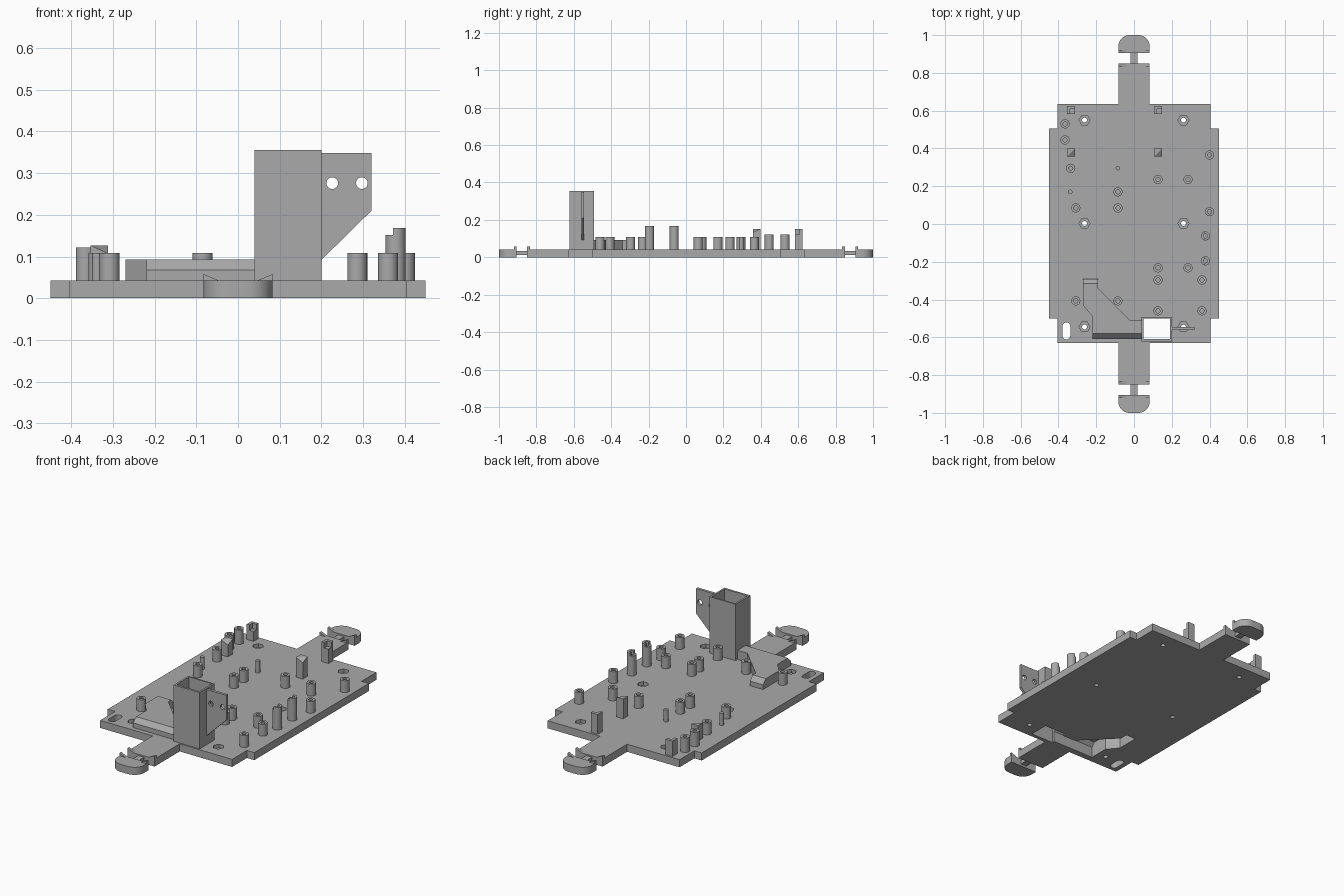
import bpy, bmesh, math
from mathutils import Matrix

cube = bpy.data.objects.get("Cube")
if cube:
    bpy.data.objects.remove(cube, do_unlink=True)

grey = bpy.data.materials.new("plain_grey")
grey.use_nodes = True
grey.diffuse_color = (0.4, 0.4, 0.4, 1)
grey.node_tree.nodes["Principled BSDF"].inputs["Base Color"].default_value = (0.4, 0.4, 0.4, 1)

T = 0.042       # deck thickness
UPRIGHT = Matrix.Rotation(math.pi / 2, 4, 'X')   # turns (x, y, z) into (x, -z, y)


def loft(name, loops, matrix=None):
    """Skin a stack of equal-length closed outlines, given as (height, points)."""
    bm = bmesh.new()
    rings = [[bm.verts.new((x, y, z)) for x, y in pts] for z, pts in loops]
    for a, b in zip(rings, rings[1:]):
        for i in range(len(a)):
            j = (i + 1) % len(a)
            bm.faces.new((a[i], a[j], b[j], b[i]))
    bm.faces.new(rings[0][::-1])
    bm.faces.new(rings[-1])
    if matrix:
        bm.transform(matrix)
    bmesh.ops.recalc_face_normals(bm, faces=bm.faces)
    mesh = bpy.data.meshes.new(name)
    bm.to_mesh(mesh)
    bm.free()
    mesh.materials.append(grey)
    ob = bpy.data.objects.new(name, mesh)
    bpy.context.collection.objects.link(ob)
    return ob


def prism(name, pts, z0, z1, matrix=None):
    return loft(name, [(z0, pts), (z1, pts)], matrix)


def rect(x0, x1, y0, y1):
    return [(x0, y0), (x1, y0), (x1, y1), (x0, y1)]


def arc(cx, cy, r, a0, a1, n):
    angles = [math.radians(a0 + (a1 - a0) * i / n) for i in range(n + 1)]
    return [(cx + r * math.cos(a), cy + r * math.sin(a)) for a in angles]


def circle(cx, cy, r, n=24):
    return arc(cx, cy, r, 0, 360, n)[:-1]


def cut(target, cutters):
    """Subtract each cutter from the target, then drop the cutters."""
    bpy.context.view_layer.objects.active = target
    for c in cutters:
        c.hide_render = True
        mod = target.modifiers.new("cut", 'BOOLEAN')
        mod.operation, mod.solver, mod.object = 'DIFFERENCE', 'EXACT', c
        bpy.ops.object.modifier_apply(modifier=mod.name)
        bpy.data.objects.remove(c, do_unlink=True)


def smooth(ob):
    bpy.ops.object.select_all(action='DESELECT')
    ob.select_set(True)
    bpy.context.view_layer.objects.active = ob
    bpy.ops.object.shade_smooth_by_angle(angle=math.radians(30))


# Cable chute outlines, outer and hollow
chute_out = [(-.27, -.29), (-.19, -.29), (-.19, -.34), (-.02, -.51), (.045, -.51),
             (.045, -.605), (-.22, -.605), (-.22, -.49), (-.27, -.43)]
chute_in = [(-.26, -.3), (-.2, -.3), (-.2, -.345), (-.025, -.52), (.06, -.52),
            (.06, -.595), (-.21, -.595), (-.21, -.485), (-.26, -.425)]


def clamp(pts, low, high):
    return [(x, min(max(y, low), high)) for x, y in pts]


def chute_cutter():
    return loft("chute_cutter", [(-.1, chute_in), (.06, chute_in),
                                 (.083, clamp(chute_in, -.575, -.32))])


def shaft_cutter():
    return prism("shaft_cutter", rect(.05, .19, -.61, -.5), -.1, .5)


# Deck with stepped sides and a tongue at each end
half = [(.083, -.85), (.083, -.63), (.405, -.63), (.405, -.5), (.45, -.5),
        (.45, .505), (.405, .505), (.405, .635), (.083, .635), (.083, .85)]
deck = prism("deck", half + [(-x, y) for x, y in reversed(half)], 0, T)
cutters = [chute_cutter(), shaft_cutter()]
for x in (-.262, .262):
    for y in (-.545, .003, .55):
        cutters.append(prism("screw_cutter", circle(x, y, .013), -.1, .1))
        cutters.append(prism("nut_cutter", circle(x, y, .029, 6), .022, .1))
slot = arc(-.358, -.542, .021, 0, -180, 12) + arc(-.358, -.542, .021, 180, 0, 12)
slot = [(x, y - .048 if i < 13 else y) for i, (x, y) in enumerate(slot)]
cutters.append(prism("slot_cutter", slot, -.1, .1))
cut(deck, cutters)
smooth(deck)

# Square shaft, open at both ends
shaft = prism("shaft", rect(.04, .2, -.622, -.492), .01, .355)
cut(shaft, [shaft_cutter(), chute_cutter()])

# Chute cover with sloped front and end
chute = loft("chute_cover", [(.03, chute_out), (.068, chute_out),
                             (.093, clamp(chute_out, -.58, -.315))])
cut(chute, [chute_cutter()])

# Side fin with two holes
fin = prism("shaft_fin", [(.195, .348), (.32, .348), (.32, .21), (.2, .092), (.195, .092)],
            .545, .56, UPRIGHT)
cut(fin, [prism("fin_hole_cutter", circle(x, .276, .014), .5, .6, UPRIGHT) for x in (.226, .297)])
smooth(fin)

# End clips: neck, rounded head and corner barbs, at both ends
for s, end in ((-1, "front"), (1, "back")):
    def flip(pts):
        return [(x, s * y) for x, y in pts]
    prism(end + "_neck", flip(rect(-.018, .018, .84, .915)), .012, .034)
    head = [(-.083, .905), (.083, .905)] + arc(.023, .94, .06, 0, 90, 10) + arc(-.023, .94, .06, 90, 180, 10)
    smooth(prism(end + "_head", flip(head), 0, T))
    for side in (-1, 1):
        barb = [(side * .083, T - .005), (side * .083, .058), (side * .045, T), (side * .045, T - .005)]
        for y in (.835, .905):
            y0, y1 = sorted((-s * y, -s * (y + .015)))
            prism(end + "_barb", barb, y0, y1, UPRIGHT)


# Hollow standoffs, revolved as nested rings
def standoff(x, y, top, r=.024, bore=.011):
    rings = [(T - .005, r), (top, r), (top, bore), (T + .01, bore)]
    smooth(loft("standoff", [(z, circle(x, y, q)) for z, q in rings]))


for x, y in [(-.335, .295), (-.308, .085), (-.085, .17), (-.085, .085), (.4, .365), (.4, .065),
             (.127, .235), (.286, .235), (.127, -.232), (.286, -.232), (.127, -.296),
             (.36, -.296), (.127, -.46), (.36, -.46), (-.308, -.407), (-.085, -.407)]:
    standoff(x, y, .108)
for y in (.445, .53):
    standoff(-.365, y, .122)

# Tall standoffs with a raised lip on one side
for y in (-.063, -.195):
    standoff(.378, y, .152)
    lip = arc(.378, y, .024, -104, 104, 16)
    ob = prism("standoff_lip", lip, .15, .168)
    cut(ob, [prism("bore_cutter", circle(.378, y, .011), .1, .2)])
    smooth(ob)

# Slim locating pins
for x, y in ((-.338, .17), (-.085, .296)):
    smooth(prism("locating_pin", circle(x, y, .012, 16), T - .005, .108))

# Square corner posts: a notched pair and a bevelled pair
for x, top in ((-.333, .127), (.127, .152)):
    notched = prism("notched_post", rect(x - .021, x + .021, .582, .624), T - .005, top)
    cut(notched, [prism("notch_cutter", rect(x - .005, x + .05, .55, .608), top - .03, .3)])
    post = prism("bevelled_post", rect(x - .021, x + .021, .357, .399), T - .005, top)
    bm = bmesh.new()
    bm.from_mesh(post.data)
    roof = [f for f in bm.faces if f.normal.z > .9]
    corner = [v for v in roof[0].verts if v.co.x > x and v.co.y < .378][0]
    ends = [v for v in roof[0].verts if (v.co.x > x) == (v.co.y > .378)]
    bmesh.ops.connect_verts(bm, verts=ends)
    corner.co.z -= .02
    bm.to_mesh(post.data)
    bm.free()
